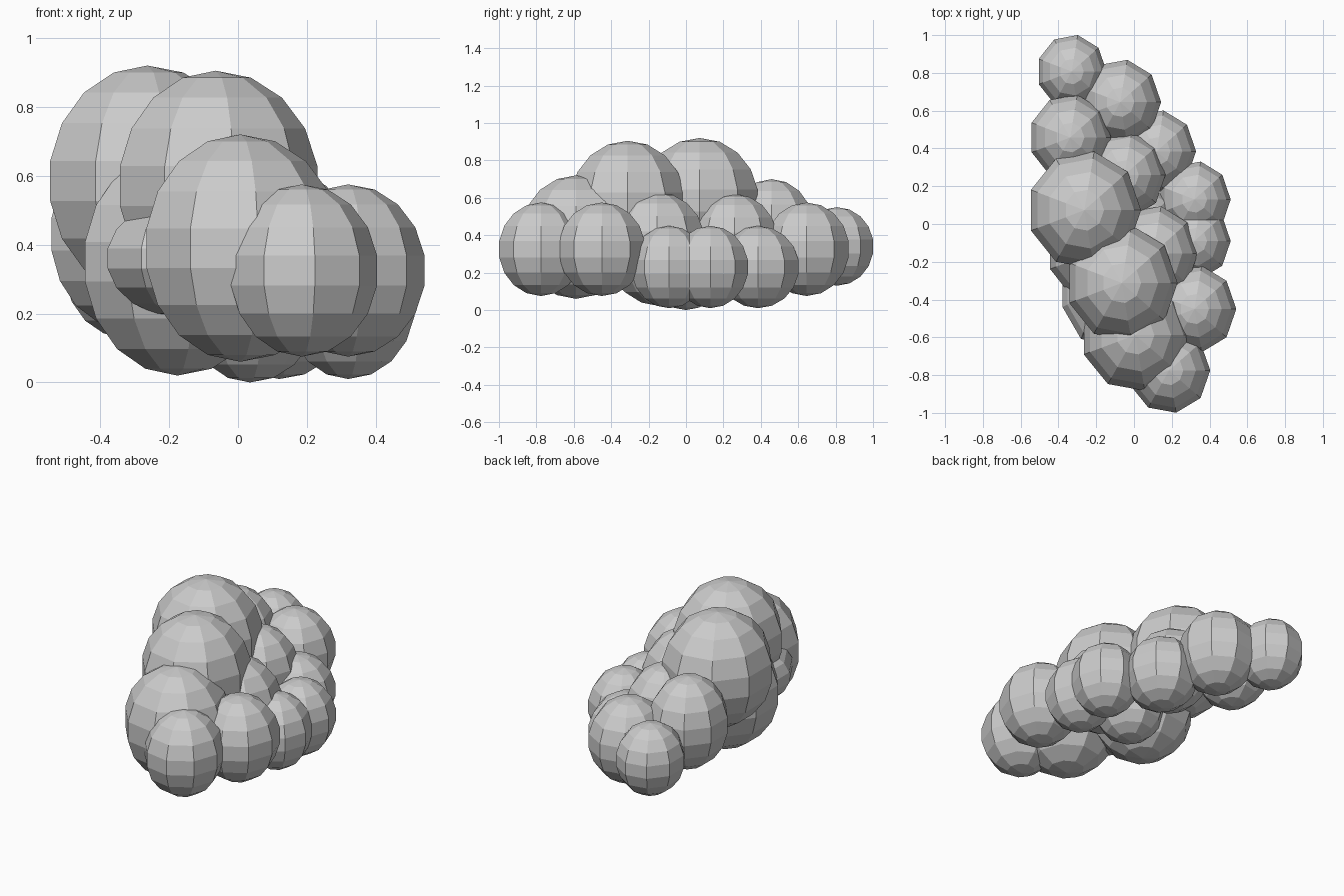
import bpy, bmesh
from math import pi
from mathutils import Matrix

# Every puff: centre x, y, z, width radius, height radius, depth-to-width ratio
crown = [(-.263, .073, .585, .305, .335, 1.05), (-.065, -.312, .57, .30, .335, 1.05)]
body = [(.007, -.588, .39, .295, .33, 1.03), (-.176, -.135, .35, .29, .33, 1.06),
        (-.338, .458, .43, .22, .27, 1.06), (.102, -.155, .375, .24, .255, 1.07),
        (-.05, .26, .37, .22, .25, 1.06), (-.17, -.33, .36, .225, .17, 1.45)]
rim = [(-.33, .807, .34, .188, .21, 1.06), (-.073, .645, .325, .22, .25, 1.05),
       (.185, -.775, .325, .222, .25, 1.04), (.32, -.45, .325, .225, .25, 1.05),
       (.32, .13, .23, .195, .22, 1.06), (.32, -.09, .23, .195, .22, 1.06),
       (.12, .385, .23, .212, .22, 1.05), (.035, .0, .22, .20, .22, 1.05)]


def puffs(name, items):
    """Flat shaded nine-sided spheres, slightly taller than wide, one corner towards +x."""
    turn = Matrix.Rotation(-pi / 2, 4, 'Z')
    for i, (x, y, z, r, h, deep) in enumerate(items, 1):
        bm = bmesh.new()
        bmesh.ops.create_uvsphere(
            bm, u_segments=9, v_segments=9, radius=1,
            matrix=Matrix.Translation((x, y, z)) @ Matrix.Diagonal((r, r * deep, h, 1)) @ turn)
        mesh = bpy.data.meshes.new(f"{name}_{i}")
        bm.to_mesh(mesh)
        bm.free()
        bpy.context.collection.objects.link(bpy.data.objects.new(f"{name}_{i}", mesh))


puffs("crown_puff", crown)
puffs("body_puff", body)
puffs("rim_puff", rim)
